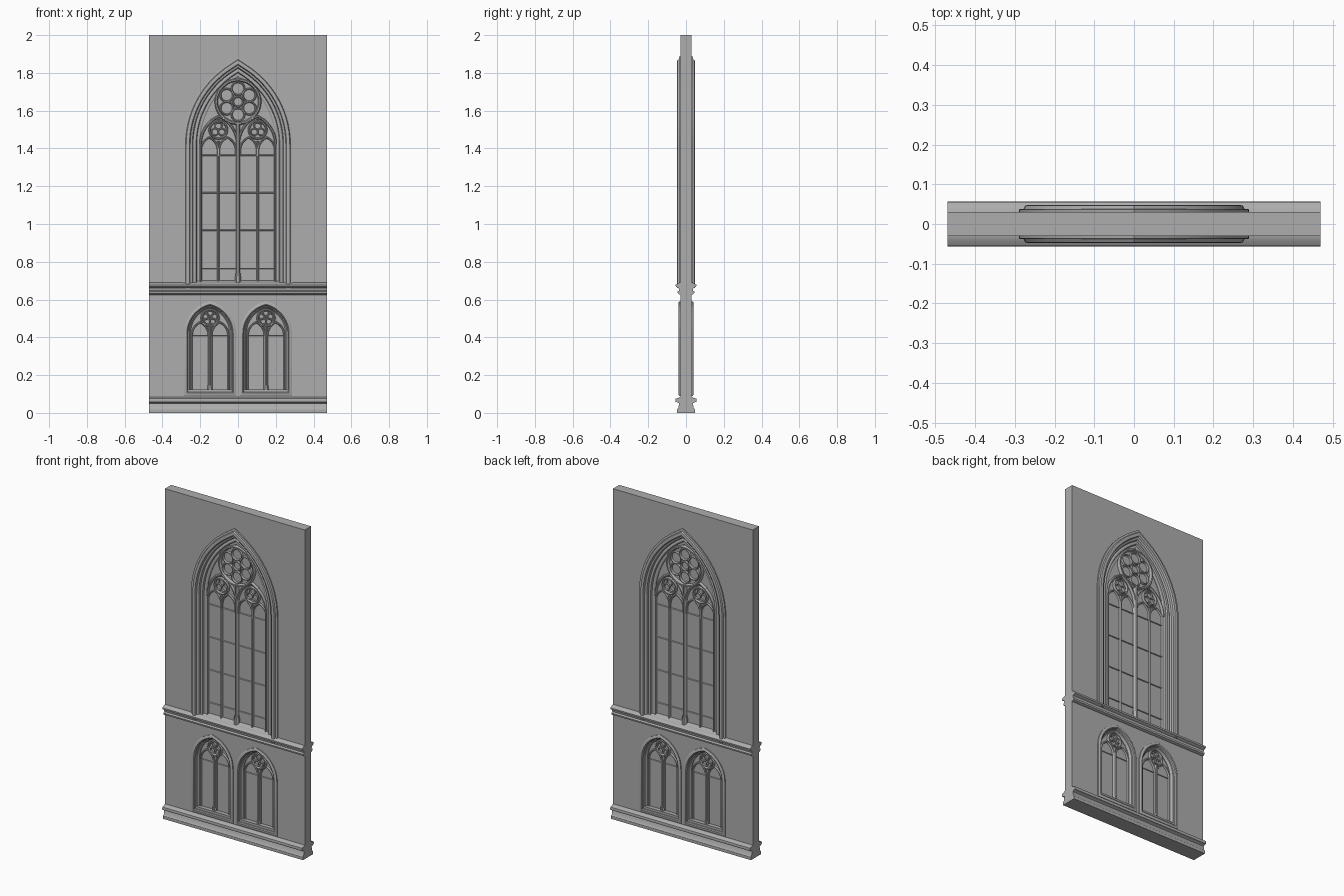
import bpy, bmesh, math

cube = bpy.data.objects.get("Cube")
if cube:
    bpy.data.objects.remove(cube)

stone = bpy.data.materials.new("grey stone")
stone.use_nodes = True
stone.diffuse_color = (0.42, 0.42, 0.42, 1)
stone.node_tree.nodes["Principled BSDF"].inputs["Base Color"].default_value = (0.42, 0.42, 0.42, 1)
parts = []


def add(name, mesh):
    mesh.materials.clear()
    mesh.materials.append(stone)
    ob = bpy.data.objects.new(name, mesh)
    bpy.context.collection.objects.link(ob)
    parts.append(ob)
    return ob


def finish(name, bm):
    bmesh.ops.recalc_face_normals(bm, faces=bm.faces)
    mesh = bpy.data.meshes.new(name)
    bm.to_mesh(mesh)
    bm.free()
    return add(name, mesh)


def both_sides(half):
    """Mirror a front half-section (offset, depth) to the back."""
    return [(o, -d) for o, d in half] + [(o, d) for o, d in reversed(half)]


def sweep(name, path, section, closed=False):
    """Sweep a section along an x-z path with mitred corners."""
    bm = bmesh.new()
    n, rings = len(path), []
    for i, (x, z) in enumerate(path):
        normals = []
        for a, b in ((i - 1, i), (i, i + 1)):
            if closed or (a >= 0 and b < n):
                (ax, az), (bx, bz) = path[a % n], path[b % n]
                l = math.hypot(bx - ax, bz - az)
                normals.append(((az - bz) / l, (bx - ax) / l))
        mx = sum(v[0] for v in normals)
        mz = sum(v[1] for v in normals)
        k = len(normals) / (mx * mx + mz * mz)
        rings.append([bm.verts.new((x + mx * k * o, d, z + mz * k * o)) for o, d in section])
    m = len(section)
    for i in range(n if closed else n - 1):
        a, b = rings[i], rings[(i + 1) % n]
        for j in range(m):
            bm.faces.new((a[j], a[(j + 1) % m], b[(j + 1) % m], b[j]))
    if not closed:
        bm.faces.new(rings[0])
        bm.faces.new(rings[-1])
    return finish(name, bm)


def bar(name, path, w, d, closed=False):
    """Chamfered stone bar of half-width w and half-depth d."""
    return sweep(name, path, both_sides([(w, d * .55), (w * .4, d), (-w * .4, d), (-w, d * .55)]), closed)


def prism(name, half, x0, x1):
    """Extrude a mirrored (depth, height) profile along x."""
    outline = [(-y, z) for y, z in half] + [(y, z) for y, z in reversed(half)]
    bm = bmesh.new()
    ends = [[bm.verts.new((x, y, z)) for y, z in outline] for x in (x0, x1)]
    n = len(outline)
    for j in range(n):
        bm.faces.new((ends[0][j], ends[0][(j + 1) % n], ends[1][(j + 1) % n], ends[1][j]))
    for e in ends:
        bm.faces.new(e)
    return finish(name, bm)


def arch(cx, w, base, spring, h, grow=0, steps=14):
    """Pointed arch path, from left foot over the apex to right foot."""
    r = (w * w + h * h) / (2 * w)
    c = w - r
    r += grow
    top = math.acos(-c / r)
    side = [(c + r * math.cos(top * i / steps), spring + r * math.sin(top * i / steps))
            for i in range(steps + 1)]
    side[-1] = (0, side[-1][1])
    if base < spring:
        side.insert(0, (w + grow, base))
    return [(cx - x, z) for x, z in side] + [(cx + x, z) for x, z in reversed(side[:-1])]


def circle(cx, cz, r, n=32):
    return [(cx + r * math.sin(2 * math.pi * i / n), cz + r * math.cos(2 * math.pi * i / n))
            for i in range(n)]


def foils(name, cx, cz, ring, r, count, w, d):
    """Ring of small circles inside a tracery circle."""
    for i in range(count):
        a = 2 * math.pi * i / count + math.pi / 2
        bar(name, circle(cx + ring * math.cos(a), cz + ring * math.sin(a), r, 20), w, d, True)


def pane(name, path):
    bm = bmesh.new()
    ends = [[bm.verts.new((x, y, z)) for x, z in path] for y in (-.005, .005)]
    bm.faces.new(ends[0])
    bm.faces.new(ends[1])
    n = len(path)
    for j in range(n):
        bm.faces.new((ends[0][j], ends[0][(j + 1) % n], ends[1][(j + 1) % n], ends[1][j]))
    finish(name, bm)


# Window proportions: centre, half-width, foot, spring line, rise
BIG = (0, .20, .66, 1.42, .358)
SMALL = [(s * .148, .103, .125, .42, .134) for s in (-1, 1)]

# Wall slab with three arched openings
curve = bpy.data.curves.new("wall", "CURVE")
curve.dimensions, curve.fill_mode, curve.extrude = "2D", "BOTH", .03
outlines = [[(-.47, 0), (.47, 0), (.47, 2), (-.47, 2)], arch(*BIG, grow=.05)]
outlines += [arch(*s, grow=.015) for s in SMALL]
for pts in outlines:
    sp = curve.splines.new("POLY")
    sp.points.add(len(pts) - 1)
    for p, (x, z) in zip(sp.points, pts):
        p.co = (x, z, 0, 1)
    sp.use_cyclic_u = True
temp = bpy.data.objects.new("wall_outline", curve)
bpy.context.collection.objects.link(temp)
deps = bpy.context.evaluated_depsgraph_get()
wall_mesh = bpy.data.meshes.new_from_object(temp.evaluated_get(deps))
bpy.data.objects.remove(temp)
add("wall", wall_mesh).rotation_euler.x = math.pi / 2

# Plinth and string course
prism("plinth", [(.047, 0), (.047, .018), (.041, .026), (.036, .05), (.044, .055), (.055, .058),
                 (.057, .066), (.055, .075), (.04, .08), (.03, .085)], -.47, .47)
prism("string_course", [(.03, .625), (.043, .632), (.045, .642), (.036, .648), (.039, .66),
                        (.054, .668), (.055, .678), (.042, .686), (.03, .69)], -.47, .47)
prism("window_sill", [(.03, .66), (.03, .688), (.005, .702)], -.22, .22)

# Large window: moulded surround and pane
sweep("large_window_surround", arch(*BIG), both_sides(
    [(.09, .029), (.09, .037), (.078, .038), (.074, .046), (.066, .048), (.057, .046), (.053, .035),
     (.042, .031), (.038, .02), (.03, .024), (.022, .023), (.018, .014), (.006, .014), (0, .010)]))
pane("large_window_pane", arch(*BIG, grow=.01))

# Large window: mullions, feet and saddle bars
bar("centre_mullion", [(0, .68), (0, 1.54)], .011, .024)
bar("centre_mullion_foot", [(0, .68), (0, .725)], .017, .028)
bar("centre_mullion_foot_ring", [(0, .725), (0, .74)], .014, .026)
for s in (-1, 1):
    bar("side_mullion", [(s * .105, .68), (s * .105, 1.44)], .006, .015)
    bar("jamb_shaft", [(s * .197, .68), (s * .197, 1.42)], .006, .017)
for i in range(4):
    z = .767 + i * .199
    bar("saddle_bar", [(-.2, z), (.2, z)], .004, .010)

# Large window: rose, sub-arches and lancet heads
bar("rose_ring", circle(0, 1.648, .115, 40), .009, .022, True)
bar("rose_centre", circle(0, 1.648, .026, 20), .005, .015, True)
foils("rose_petal", 0, 1.648, .069, .034, 6, .005, .016)
for s in (-1, 1):
    bar("sub_arch", arch(s * .101, .098, 1.42, 1.42, .15), .007, .02)
    bar("sub_arch_ring", circle(s * .104, 1.498, .046), .006, .018, True)
    foils("sub_arch_foil", s * .104, 1.498, .021, .018, 3, .0035, .013)
    for t in (-1, 1):
        bar("lancet_head", arch(s * .104 + t * .048, .045, 1.36, 1.39, .068, steps=8), .005, .014)
        bar("spandrel_rib", [(s * (.115 + t * .03), 1.54 + t * .012), (s * .085, 1.56)], .004, .012)

# Paired lower windows
for s in SMALL:
    cx = s[0]
    sweep("lower_window_surround", arch(*s), both_sides(
        [(.035, .029), (.035, .036), (.028, .040), (.02, .040), (.015, .036), (.013, .026),
         (.008, .024), (.005, .016), (0, .010)]), True)
    pane("lower_window_pane", arch(*s, grow=.01))
    bar("lower_mullion", [(cx, .115), (cx, .46)], .009, .02)
    bar("lower_mullion_foot", [(cx, .115), (cx, .145)], .013, .023)
    bar("lower_ring", circle(cx, .503, .044), .006, .018, True)
    foils("lower_foil", cx, .503, .022, .016, 5, .003, .013)
    for t in (-1, 1):
        bar("lower_lancet", arch(cx + t * .052, .045, .125, .41, .07, steps=8), .005, .015)
        bar("lower_transom", [(cx + t * .008, .41), (cx + t * .1, .41)], .003, .009)

# Smooth the mouldings while keeping sharp edges
for ob in bpy.context.selected_objects:
    ob.select_set(False)
for ob in parts:
    ob.select_set(True)
bpy.context.view_layer.objects.active = parts[0]
bpy.ops.object.shade_smooth_by_angle(angle=math.radians(30))
